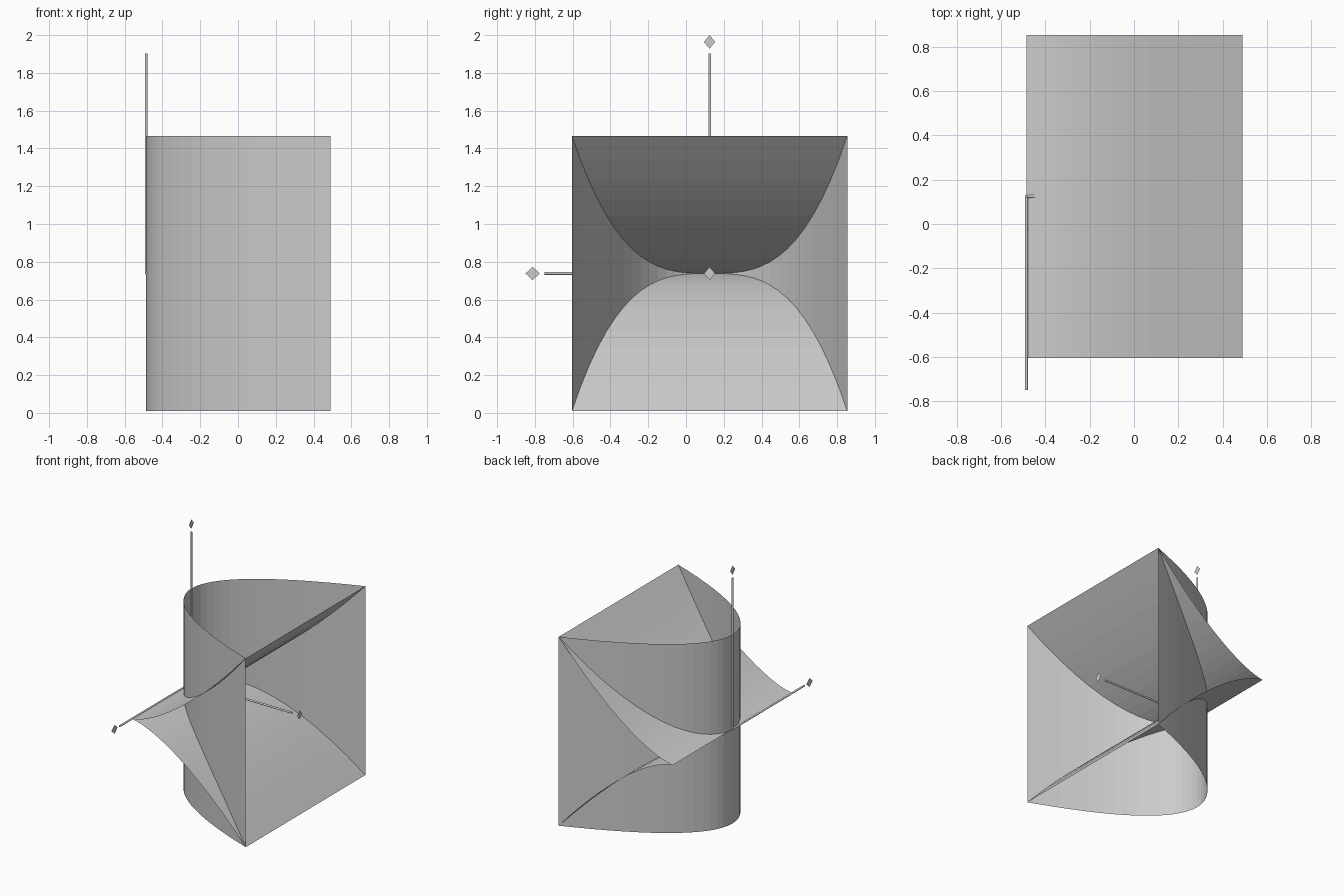
import bpy
from mathutils import Vector

if "Cube" in bpy.data.objects:
    bpy.data.objects.remove(bpy.data.objects["Cube"])

ORIGIN = Vector((-0.486, 0.125, 0.738))  # shared vertex of both surfaces
HALF = 0.729                             # half width and half height
DEPTH = 0.975                            # reach along +x
SEGS = 32


def add_mesh(name, verts, faces):
    mesh = bpy.data.meshes.new(name)
    mesh.from_pydata(verts, [], faces)
    mesh.update()
    obj = bpy.data.objects.new(name, mesh)
    bpy.context.collection.objects.link(obj)
    return obj


def ruled_sheet(name, profile, direction):
    """Extrude an open profile evenly to both sides of the origin."""
    d = Vector(direction) * HALF
    verts = []
    for p in profile:
        verts += [ORIGIN + p - d, ORIGIN + p + d]
    faces = [(2*i, 2*i + 2, 2*i + 3, 2*i + 1) for i in range(len(profile) - 1)]
    return add_mesh(name, verts, faces)


def axis_rod(name, direction, length, radius=0.007):
    d = Vector(direction)
    bpy.ops.mesh.primitive_cylinder_add(vertices=12, radius=radius, depth=length,
                                        location=ORIGIN + d * length / 2)
    rod = bpy.context.object
    rod.name = name
    rod.rotation_euler = d.to_track_quat('Z', 'Y').to_euler()


def end_marker(name, centre, width, height):
    """Small flat diamond past the end of an axis, facing along x."""
    c = Vector(centre)
    w, h = Vector((0, width / 2, 0)), Vector((0, 0, height / 2))
    add_mesh(name, [c - w, c - h, c + w, c + h], [(0, 1, 2, 3)])


params = [-1 + 2 * i / SEGS for i in range(SEGS + 1)]

# Upright parabolic wall
ruled_sheet("parabolic_wall",
            [Vector((DEPTH * t**2, HALF * t, 0)) for t in params], (0, 0, 1))

# Cusped sheet with its sharp ridge along y
ruled_sheet("cusped_sheet",
            [Vector((DEPTH * t**2, 0, HALF * t**3)) for t in params], (0, 1, 0))

# Axis rods
axis_rod("side_axis", (0, -1, 0), 0.875)
axis_rod("depth_axis", (1, 0, 0), 0.86)
axis_rod("vertical_axis", (0, 0, 1), 1.165)

# Plain markers at the axis ends
end_marker("side_marker", (ORIGIN.x, -0.812, ORIGIN.z), 0.076, 0.07)
end_marker("depth_marker", (ORIGIN.x + 0.925, ORIGIN.y, ORIGIN.z), 0.06, 0.07)
end_marker("vertical_marker", (ORIGIN.x, ORIGIN.y, 1.964), 0.06, 0.072)
